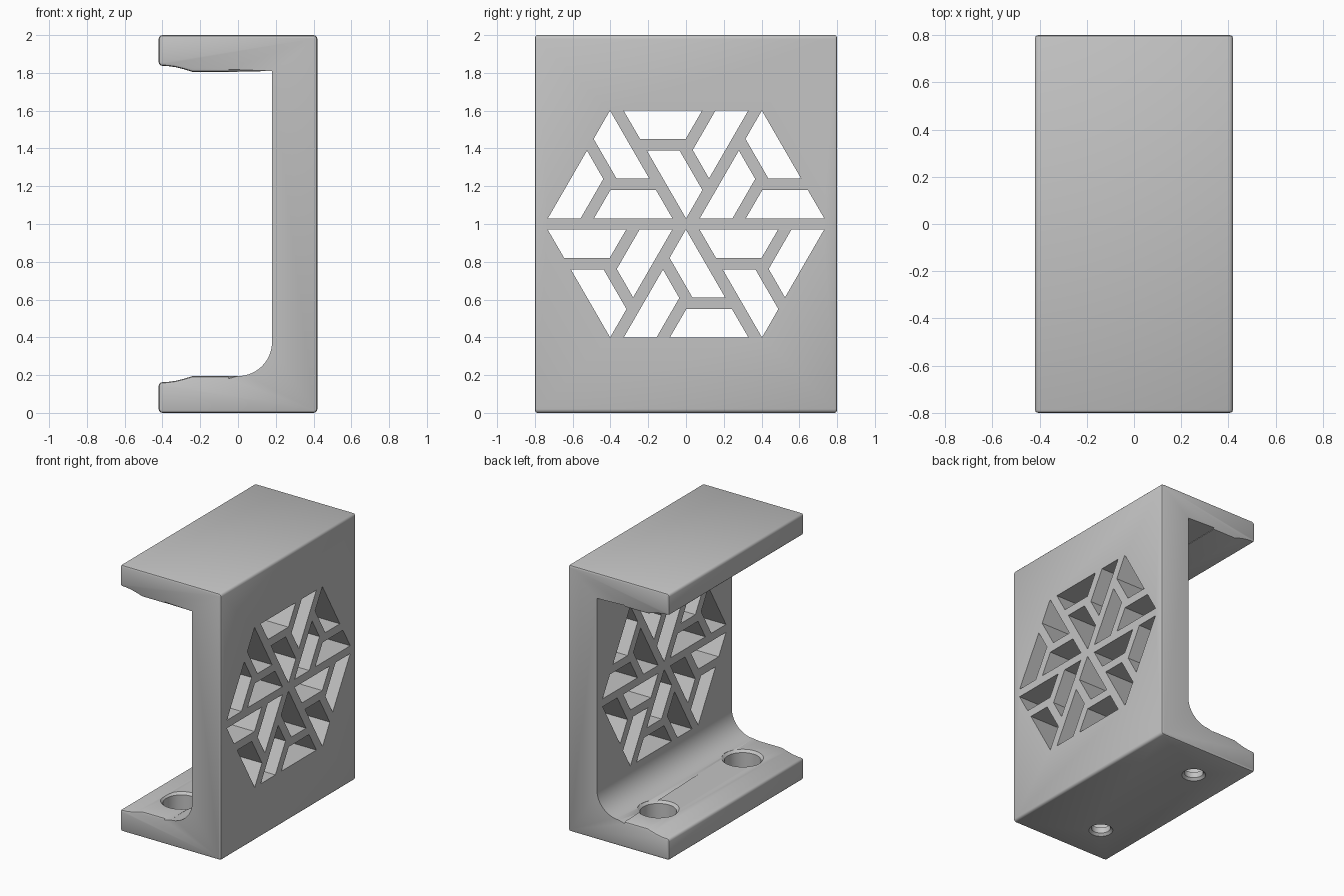
import bpy, bmesh, math
from mathutils import Matrix, Vector

if "Cube" in bpy.data.objects:
    bpy.data.objects.remove(bpy.data.objects["Cube"])

# Material
grey = bpy.data.materials.new("light_grey")
grey.use_nodes = True
colour = (0.55, 0.55, 0.55, 1)
grey.diffuse_color = colour
grey.node_tree.nodes["Principled BSDF"].inputs["Base Color"].default_value = colour


def make_object(name, bm):
    bmesh.ops.recalc_face_normals(bm, faces=bm.faces)
    mesh = bpy.data.meshes.new(name)
    bm.to_mesh(mesh)
    bm.free()
    mesh.materials.append(grey)
    obj = bpy.data.objects.new(name, mesh)
    bpy.context.collection.objects.link(obj)
    return obj


def prism(bm, points, direction):
    """Extrude a planar outline along a direction."""
    face = bm.faces.new([bm.verts.new(p) for p in points])
    ext = bmesh.ops.extrude_face_region(bm, geom=[face])
    verts = [v for v in ext["geom"] if isinstance(v, bmesh.types.BMVert)]
    bmesh.ops.translate(bm, verts=verts, vec=direction)


def arc(cx, cz, r, start, end, steps):
    angles = [math.radians(start + (end - start) * i / steps) for i in range(steps + 1)]
    return [(cx + r * math.cos(a), cz + r * math.sin(a)) for a in angles]


# Bracket side profile (x, z): half-height flange with relieved lip
W, D, H, WALL, FLANGE, R = 0.42, 0.8, 2.0, 0.18, 0.195, 0.02
lip = arc(R - W, 0.163 - R, R, 180, 90, 3) + [
    (-0.37, 0.164), (-0.33, 0.17), (-0.285, 0.181), (-0.24, FLANGE), (-0.05, FLANGE)]
outer = arc(W - R, R, R, 360, 270, 3) + arc(R - W, R, R, 270, 180, 3)
bottom = outer + lip + arc(0, FLANGE + WALL, WALL, 270, 360, 14)
top = [(x, H - z) for x, z in outer + lip + [(WALL, FLANGE - 0.005)]]
profile = bottom + top[::-1]

bm = bmesh.new()
prism(bm, [(x, -D, z) for x, z in profile], (0, 2 * D, 0))


# Round the end edges, leaving the inner wall crisp
def is_rounded(edge):
    a, b = (v.co for v in edge.verts)
    if abs(a.y - b.y) > 0.01:
        return False
    mid = (a + b) / 2
    return mid.x < -0.05 or mid.x > WALL + 0.1 or min(mid.z, H - mid.z) < 0.1


bmesh.ops.bevel(bm, geom=[e for e in bm.edges if is_rounded(e)], offset=0.014,
                segments=2, profile=0.5, affect='EDGES', clamp_overlap=False)
bracket = make_object("bracket", bm)

# Vent slots: six triangles, each a pinwheel of three trapezoids
bm = bmesh.new()
slot = [(0.33, -0.19), (-0.085, -0.19), (0.002, -0.04), (0.243, -0.04)]
for side in (0, 180):
    for cy, cz, flip in ((-0.402, 0.22, 0), (0, 0.41, 180), (0.402, 0.22, 0)):
        centre = Matrix.Rotation(math.radians(side), 3, 'X') @ Vector((0, cy, cz))
        for turn in (0, 120, 240):
            spin = Matrix.Rotation(math.radians(side + flip + turn), 3, 'X')
            pts = [spin @ Vector((0, y, z)) + centre + Vector((0.1, 0, H / 2)) for y, z in slot]
            prism(bm, pts, (0.5, 0, 0))
slot_cutter = make_object("slot_cutter", bm)

# Counterbored screw holes through the lower flange
bm = bmesh.new()
bore = [(0.083, -0.05), (0.083, 0.0), (0.066, 0.017), (0.066, 0.06),
        (0.125, 0.06), (0.125, 0.178), (0.143, FLANGE), (0.143, 0.3)]
SIDES = 40
for cy in (-0.5, 0.5):
    rings = []
    for r, z in bore:
        rings.append([bm.verts.new((r * math.cos(i * math.tau / SIDES) - 0.12,
                                    r * math.sin(i * math.tau / SIDES) + cy, z))
                      for i in range(SIDES)])
    for low, high in zip(rings, rings[1:]):
        for i in range(SIDES):
            j = (i + 1) % SIDES
            bm.faces.new((low[i], low[j], high[j], high[i]))
    bm.faces.new(rings[0])
    bm.faces.new(rings[-1])
hole_cutter = make_object("hole_cutter", bm)

# Cut the slots and holes, then discard the cutters
bpy.context.view_layer.objects.active = bracket
for cutter in (slot_cutter, hole_cutter):
    cutter.hide_render = True
    mod = bracket.modifiers.new("cut", 'BOOLEAN')
    mod.operation, mod.solver, mod.object = 'DIFFERENCE', 'EXACT', cutter
    bpy.ops.object.modifier_apply(modifier=mod.name)
    bpy.data.objects.remove(cutter)

bpy.ops.object.select_all(action='DESELECT')
bracket.select_set(True)
bpy.ops.object.shade_smooth_by_angle(angle=math.radians(35))
